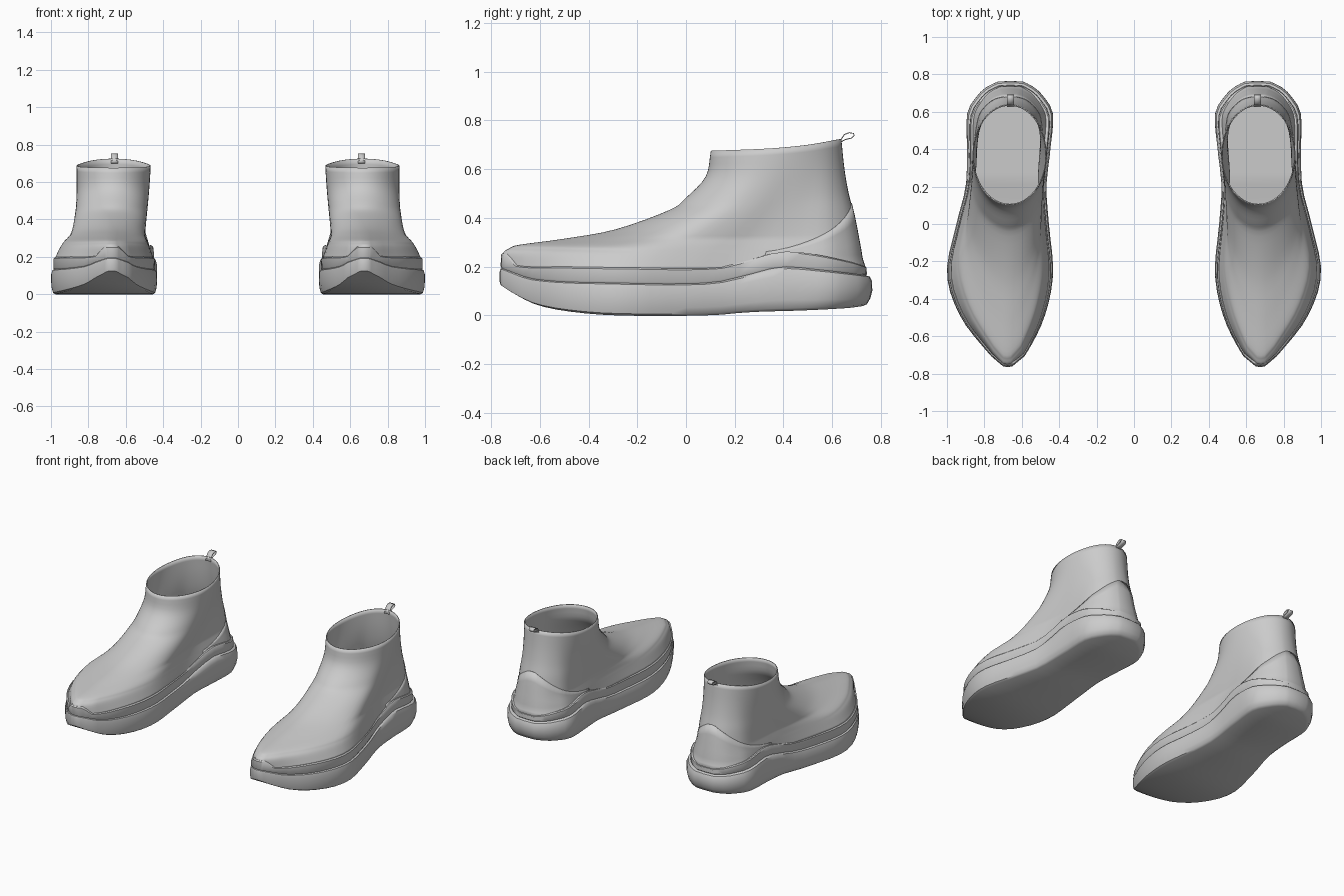
import bpy, bmesh, math

if "Cube" in bpy.data.objects:
    bpy.data.objects.remove(bpy.data.objects["Cube"])

N = 64  # columns around the shoe


def interp(tab, y, col=1):
    """Smooth interpolation through a small table keyed on its first column."""
    if y <= tab[0][0]:
        return tab[0][col]
    if y >= tab[-1][0]:
        return tab[-1][col]
    n = len(tab)

    def slope(i):
        a, b = tab[max(i - 1, 0)], tab[min(i + 1, n - 1)]
        return (b[col] - a[col]) / (b[0] - a[0])
    for i in range(n - 1):
        p, q = tab[i], tab[i + 1]
        if p[0] <= y <= q[0]:
            d = q[0] - p[0]
            t = (y - p[0]) / d
            return ((2*t**3 - 3*t**2 + 1) * p[col] + (t**3 - 2*t**2 + t) * d * slope(i)
                    + (3*t**2 - 2*t**3) * q[col] + (t**3 - t**2) * d * slope(i + 1))


# Sole outline (y, inner x, outer x) and height curves (y, z)
OUTLINE = [(-.765, .655, .695), (-.74, .625, .725), (-.70, .58, .77), (-.5, .48, .925),
           (-.27, .433, 1.0), (0, .455, .95), (.2, .468, .9), (.4, .447, .893),
           (.6, .435, .89), (.69, .49, .835), (.735, .54, .785), (.765, .60, .72)]
BOTTOM = [(-.765, .12), (-.72, .09), (-.63, .045), (-.5, .017), (-.3, 0), (.1, 0),
          (.27, .013), (.5, .02), (.7, .03), (.765, .038)]
GROOVE = [(-.765, .195), (-.63, .15), (-.3, .135), (.1, .135), (.25, .165), (.4, .2),
          (.55, .19), (.765, .165)]
BANDTOP = [(-.765, .255), (-.74, .25), (-.715, .207), (-.5, .2), (-.3, .197), (.13, .196),
           (.26, .225), (.4, .26), (.52, .255), (.7, .22), (.765, .2)]
RIM = [(.1, .675), (.34, .685), (.5, .70), (.64, .725)]
# Upper profile rows: front inward fraction, front height, heel inward fraction, heel height
ROWS = [(0, 0, 0, 0), (.0, .125, .12, .06), (.03, .17, .17, .10), (.08, .2, .2, .14),
        (.29, .25, .28, .22), (.54, .33, .38, .32), (.8, .495, .52, .45),
        (.88, .6, .72, .6), (.975, .78, .88, .78), (1, 1, 1, 1)]
ROWTAB = [(i, *r) for i, r in enumerate(ROWS)]


def outline(a, inset=0.0):
    """Point on the sole outline at angle a (0 = toe, pi = heel)."""
    y = -.765 * math.cos(a)
    s = math.sin(a)
    lo, hi = interp(OUTLINE, y, 1), interp(OUTLINE, y, 2)
    c, half = (lo + hi) / 2, (hi - lo) / 2
    if abs(s) < 1e-4:
        half = 0
    x = c + math.copysign(half, s) * (1 - inset / .26)
    return x, y * (1 - inset / .765), y


def upper_point(a, row, out=0.0):
    """Point on the upper at angle a and fractional profile row."""
    w = (1 + math.cos(a)) / 2
    hf, vf, hb, vb = (interp(ROWTAB, row, k) for k in (1, 2, 3, 4))
    h, v = w * hf + (1 - w) * hb, w * vf + (1 - w) * vb
    bx, by, _ = outline(a, .015 + .015 * (1 - w))
    rx, ry = .665 + .195 * math.sin(a), .37 - .265 * math.cos(a)
    x, y = bx + (rx - bx) * h, by + (ry - by) * h
    z = .19 + (interp(RIM, ry) - .19) * v
    # slimmer instep and ankle
    bump = v / .25 if v < .25 else ((1 - v) / .75) ** 1.3
    cx = .7 - .035 * h
    x = cx + (x - cx) * (1 - (.06 + .17 * w) * bump)
    return x + out * math.sin(a), y - out * math.cos(a), z


def make(name, verts, faces, solid=0.0, angle=40):
    me = bpy.data.meshes.new(name)
    me.from_pydata(verts, [], faces)
    bm = bmesh.new()
    bm.from_mesh(me)
    bmesh.ops.remove_doubles(bm, verts=bm.verts, dist=.0002)
    bmesh.ops.recalc_face_normals(bm, faces=bm.faces)
    bm.to_mesh(me)
    bm.free()
    ob = bpy.data.objects.new(name, me)
    bpy.context.collection.objects.link(ob)
    bpy.ops.object.select_all(action='DESELECT')
    ob.select_set(True)
    bpy.context.view_layer.objects.active = ob
    bpy.ops.object.shade_smooth_by_angle(angle=math.radians(angle))
    if solid:
        m = ob.modifiers.new("thickness", 'SOLIDIFY')
        m.thickness, m.offset = solid, 0
    m = ob.modifiers.new("other_foot", 'MIRROR')
    m.use_mirror_merge = False
    return ob


def loft(rows, n, closed):
    return [(r*n + i, r*n + (i+1) % n, (r+1)*n + (i+1) % n, (r+1)*n + i)
            for r in range(rows - 1) for i in range(n if closed else n - 1)]


def cap(start):
    """Strip of faces joining left and right points of one ring."""
    f = []
    for i in range(N // 2):
        q = [start + i, start + i + 1, start + (N - i - 1) % N, start + (N - i) % N]
        f.append(list(dict.fromkeys(q)))
    return f


def ring(inset_front, inset_heel, height):
    pts = []
    for i in range(N):
        a = 2 * math.pi * i / N
        w = (1 + math.cos(a)) / 2
        x, y, y0 = outline(a, inset_front * w + inset_heel * (1 - w))
        pts.append((x, y, height(y0)))
    return pts


def between(lower, upper, t):
    return lambda y: interp(lower, y) * (1 - t) + interp(upper, y) * t


# Cushioned midsole
v = []
for f, b, t in ((.012, .04, 0), (.003, .022, .06), (0, .008, .25), (0, 0, .5),
                (0, .001, .8), (.003, .01, .95), (.012, .028, 1)):
    v += ring(f, b, between(BOTTOM, GROOVE, t))
make("midsole", v, loft(7, N, True) + cap(0) + cap(6 * N))

# Rubber band around the foot, closed by the insole
v = []
for f, b, t in ((.008, .026, -.03), (.004, .022, .1), (.005, .024, .9), (.012, .03, 1), (.03, .05, .97)):
    v += ring(f, b, between(GROOVE, BANDTOP, t))
make("side_band", v, loft(5, N, True))
make("insole", ring(.03, .05, lambda y: .185 + .02 * (y > .2)), cap(0))

# Sock-like upper
steps = 36
v = [upper_point(2 * math.pi * i / N, 9 * r / steps) for r in range(steps + 1) for i in range(N)]
make("upper", v, loft(steps + 1, N, True), solid=.006, angle=60)

# Raised heel counter panel
cols, rows = 33, 9
v = []
for r in range(rows):
    for c in range(cols):
        u = c / (cols - 1) * 2 - 1
        top = 2.6 + 3.8 * (1 - abs(u) ** 1.5)
        v.append(upper_point(math.pi + u * 1.15, top * r / (rows - 1), .004))
make("heel_counter", v, loft(rows, cols, False), solid=.004, angle=60)

# Pull tab loop at the back of the collar
path = [(.628, .70), (.637, .722), (.65, .742), (.67, .75), (.688, .747),
        (.69, .738), (.68, .728), (.655, .722), (.636, .712)]
v = [(x, y, z) for y, z in path for x in (.642, .679)]
make("pull_tab", v, loft(len(path), 2, False), solid=.004)
